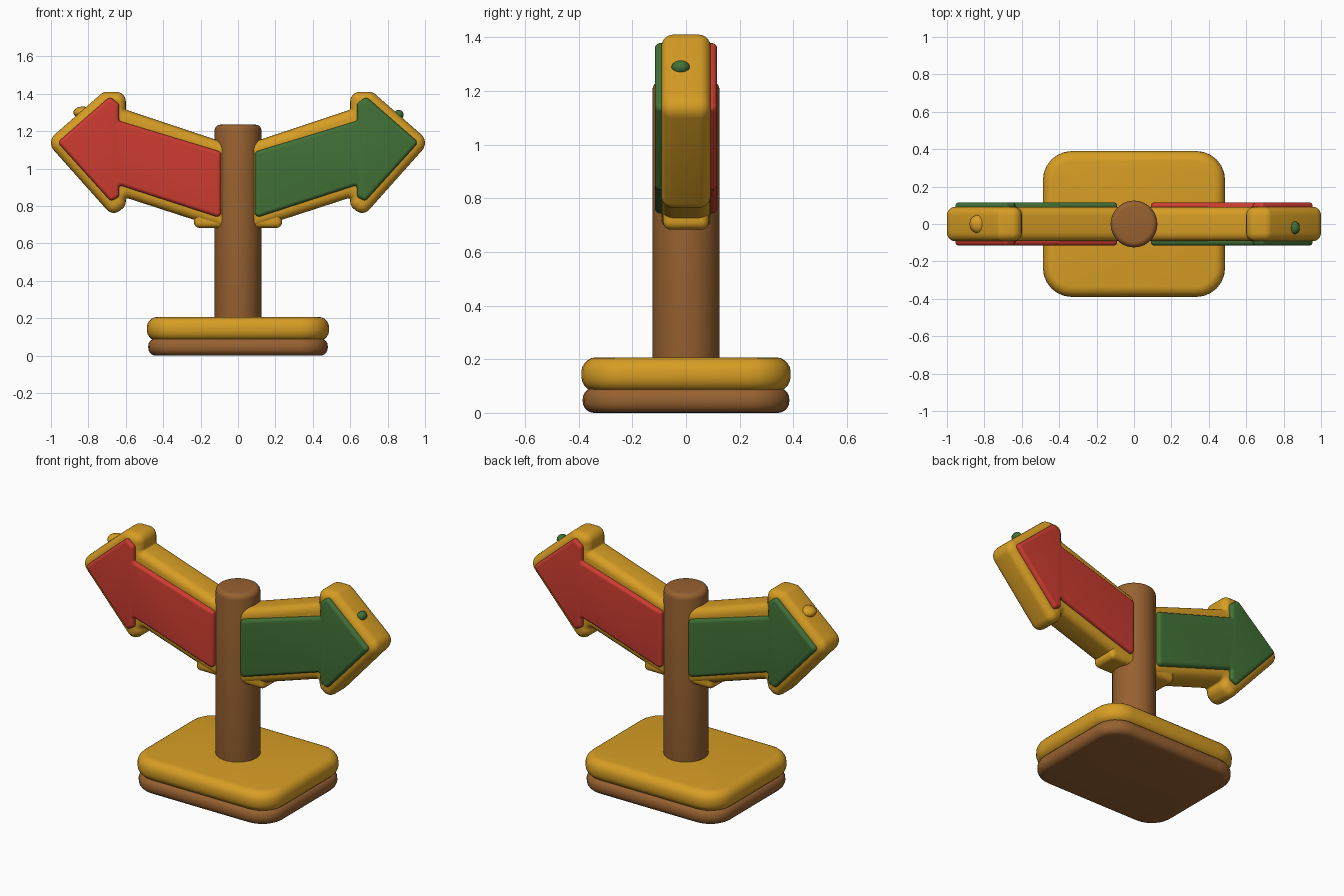
import bpy, bmesh, math
from mathutils import Vector

if "Cube" in bpy.data.objects:
    bpy.data.objects.remove(bpy.data.objects["Cube"])


def material(name, rgb):
    m = bpy.data.materials.new(name)
    m.diffuse_color = (*rgb, 1)
    m.use_nodes = True
    m.node_tree.nodes["Principled BSDF"].inputs["Base Color"].default_value = m.diffuse_color
    return m


YELLOW = material("golden yellow", (0.68, 0.34, 0.018))
BROWN = material("wood brown", (0.31, 0.12, 0.03))
RED = material("red", (0.60, 0.045, 0.03))
GREEN = material("green", (0.053, 0.165, 0.038))


def finish(bm, name, mat):
    bmesh.ops.recalc_face_normals(bm, faces=bm.faces)
    me = bpy.data.meshes.new(name)
    bm.to_mesh(me)
    bm.free()
    me.materials.append(mat)
    ob = bpy.data.objects.new(name, me)
    bpy.context.collection.objects.link(ob)
    bpy.ops.object.select_all(action='DESELECT')
    ob.select_set(True)
    bpy.context.view_layer.objects.active = ob
    bpy.ops.object.shade_smooth_by_angle(angle=math.radians(35))
    return ob


def outline(pts, radius, inner, inset, seg):
    """Counter-clockwise polygon with round corners, shrunk by inset."""
    out = []
    for i, p in enumerate(pts):
        a, b = Vector(pts[i - 1][:2]), Vector(pts[(i + 1) % len(pts)][:2])
        r = p[2] if len(p) > 2 else radius
        p = Vector(p[:2])
        d1, d2 = (p - a).normalized(), (b - p).normalized()
        n1, n2 = Vector((d1.y, -d1.x)), Vector((d2.y, -d2.x))
        s = 1 if d1.x * d2.y - d1.y * d2.x > 0 else -1
        if s < 0:
            r = inner
        half = d1.angle(d2) / 2
        c = p - s * (n1 + n2).normalized() * r / math.cos(half)
        for k in range(seg + 1):
            t = 2 * half * k / seg
            n = (n1 * math.sin(2 * half - t) + n2 * math.sin(t)) / math.sin(2 * half)
            out.append(c + s * n * (r - s * inset))
    return out


def slab(name, mat, pts, lo, hi, axis, radius, bevel, inner=0.01, seg=6, steps=5):
    """Rounded-edge slab of a 2D shape, between lo and hi along an axis."""
    angles = [math.pi / 2 * k / steps for k in range(steps + 1)]
    rings = [(bevel * (1 - math.cos(t)), lo + bevel * (1 - math.sin(t))) for t in reversed(angles)]
    rings += [(bevel * (1 - math.cos(t)), hi - bevel * (1 - math.sin(t))) for t in angles]
    bm = bmesh.new()
    loops = []
    for inset, w in rings:
        loops.append([bm.verts.new((q.x, w, q.y) if axis == 'Y' else (q.x, q.y, w))
                      for q in outline(pts, radius, inner, inset, seg)])
    n = len(loops[0])
    for l1, l2 in zip(loops, loops[1:]):
        for i in range(n):
            j = (i + 1) % n
            bm.faces.new((l1[i], l1[j], l2[j], l2[i]))
    bm.faces.new(loops[0])
    bm.faces.new(loops[-1])
    return finish(bm, name, mat)


def rect(x0, x1, y0, y1):
    return [(x0, y0), (x1, y0), (x1, y1), (x0, y1)]


def flip(pts):
    return [(-p[0], *p[1:]) for p in reversed(pts)]


def nub(name, mat, loc, size):
    bm = bmesh.new()
    bmesh.ops.create_uvsphere(bm, u_segments=16, v_segments=10, radius=1)
    bmesh.ops.scale(bm, vec=size, verts=bm.verts)
    bmesh.ops.translate(bm, vec=loc, verts=bm.verts)
    finish(bm, name, mat)


# base: brown sole under a yellow cushion
slab("base_sole", BROWN, rect(-.48, .48, -.385, .385), 0, .094, 'Z', .15, .042)
slab("base_top", YELLOW, rect(-.487, .487, -.39, .39), .08, .207, 'Z', .155, .055)

# post
slab("post", BROWN, rect(-.125, .125, -.125, .125), .12, 1.235, 'Z', .1249, .03, seg=10)

# arrow outlines (x, z, optional corner radius)
ARROW = [(.03, .66), (.60, .845), (.60, .80), (.67, .745), (1.025, 1.143, .06),
         (.72, 1.41), (.60, 1.41), (.60, 1.315), (.03, 1.125)]
PANEL = [(.09, .735), (.635, .912), (.635, .85), (.68, .825), (.965, 1.14),
         (.685, 1.385), (.635, 1.345), (.635, 1.255), (.09, 1.09)]
FOOT = rect(.04, .235, .683, .78)

for side, shape in (("right", lambda p: p), ("left", flip)):
    slab(side + "_arrow", YELLOW, shape(ARROW), -.092, .092, 'Y', .05, .045)
    slab(side + "_arrow_foot", YELLOW, shape(FOOT), -.085, .085, 'Y', .03, .028)
    # coloured panels swap between front and back
    front, back = (GREEN, RED) if side == "right" else (RED, GREEN)
    slab(side + "_front_panel", front, shape(PANEL), -.116, -.06, 'Y', .022, .02)
    slab(side + "_back_panel", back, shape(PANEL), .06, .116, 'Y', .022, .02)

# small bumps on the upper arrow edges
nub("right_nub", GREEN, (.86, -.02, 1.288), (.026, .034, .026))
nub("left_nub", YELLOW, (-.83, 0, 1.30), (.05, .05, .032))
